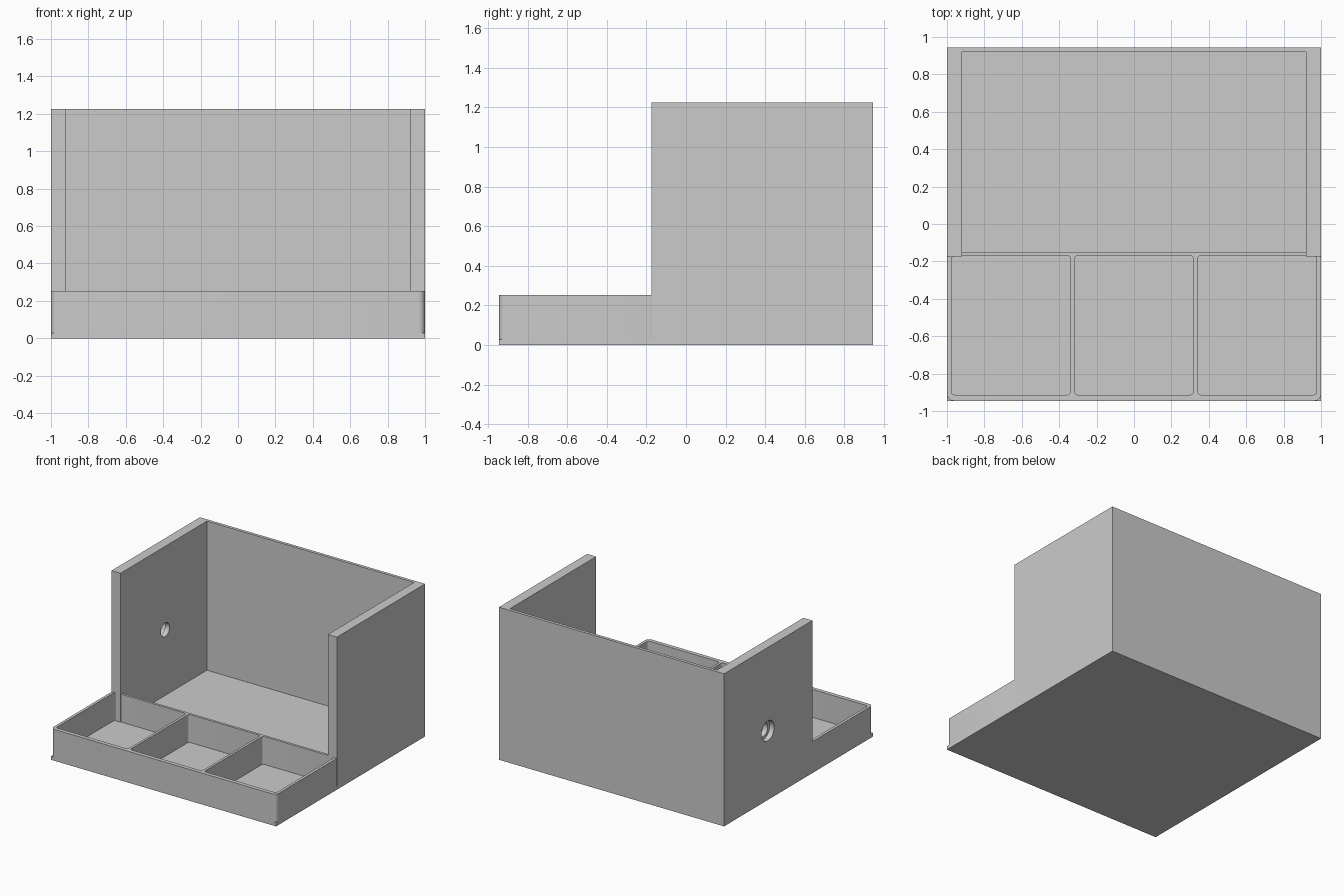
import bpy, bmesh, math
from mathutils import Matrix

cube = bpy.data.objects.get("Cube")
if cube:
    bpy.data.objects.remove(cube, do_unlink=True)

grey = bpy.data.materials.new("plain grey")
grey.use_nodes = True
COLOUR = (0.6, 0.6, 0.6, 1)
grey.diffuse_color = COLOUR
grey.node_tree.nodes["Principled BSDF"].inputs["Base Color"].default_value = COLOUR

# Main dimensions
FRONT, BACK = -0.945, 0.945
FLOOR, TRAY_TOP, WALL_TOP = 0.028, 0.252, 1.225
WALL_FRONT, TRAY_BACK = -0.175, -0.15
INNER_X, INNER_BACK = 0.92, 0.92


def make_object(name, bm):
    bmesh.ops.recalc_face_normals(bm, faces=bm.faces[:])
    mesh = bpy.data.meshes.new(name)
    bm.to_mesh(mesh)
    bm.free()
    mesh.materials.append(grey)
    obj = bpy.data.objects.new(name, mesh)
    bpy.context.collection.objects.link(obj)
    return obj


def prism(name, outline, z0, z1):
    """Extrude a flat outline upwards."""
    bm = bmesh.new()
    face = bm.faces.new([bm.verts.new((x, y, z0)) for x, y in outline])
    top = bmesh.ops.extrude_face_region(bm, geom=[face])["geom"]
    verts = [v for v in top if isinstance(v, bmesh.types.BMVert)]
    bmesh.ops.translate(bm, verts=verts, vec=(0, 0, z1 - z0))
    return make_object(name, bm)


def rounded_outline(x0, x1, y0, y1, r, steps=8):
    corners = [(x1 - r, y1 - r), (x0 + r, y1 - r), (x0 + r, y0 + r), (x1 - r, y0 + r)]
    points = []
    for i, (cx, cy) in enumerate(corners):
        for s in range(steps + 1):
            a = math.pi / 2 * (i + s / steps)
            points.append((cx + r * math.cos(a), cy + r * math.sin(a)))
    return points


def cylinder_x(name, x0, x1, y, z, r):
    bm = bmesh.new()
    place = Matrix.Translation(((x0 + x1) / 2, y, z)) @ Matrix.Rotation(math.pi / 2, 4, "Y")
    bmesh.ops.create_cone(bm, cap_ends=True, segments=40, radius1=r, radius2=r,
                          depth=x1 - x0, matrix=place)
    return make_object(name, bm)


def select_only(obj):
    bpy.ops.object.select_all(action="DESELECT")
    obj.select_set(True)
    bpy.context.view_layer.objects.active = obj


def cut(obj, cutter):
    select_only(obj)
    mod = obj.modifiers.new("cut", "BOOLEAN")
    mod.operation, mod.solver, mod.object = "DIFFERENCE", "EXACT", cutter
    bpy.ops.object.modifier_apply(modifier=mod.name)
    bpy.data.objects.remove(cutter, do_unlink=True)


# Square-cornered base plate
prism("base_plate", [(-1, FRONT), (1, FRONT), (1, BACK), (-1, BACK)], 0, FLOOR)

# U-shaped enclosure: two thick side walls and a thin back wall
right_half = [(1, BACK), (1, WALL_FRONT), (INNER_X, WALL_FRONT), (INNER_X, INNER_BACK)]
walls = prism("enclosure_walls", right_half + [(-x, y) for x, y in reversed(right_half)],
              FLOOR, WALL_TOP)

# Counterbored cable hole through one side wall
HOLE_Y, HOLE_Z = 0.39, 0.555
cut(walls, cylinder_x("hole_cutter", -1.1, -0.85, HOLE_Y, HOLE_Z, 0.055))
cut(walls, cylinder_x("counterbore_cutter", -1.1, -0.96, HOLE_Y, HOLE_Z, 0.08))

# Front tray with three round-cornered compartments
tray = prism("front_tray", rounded_outline(-1, 1, FRONT, TRAY_BACK, 0.035), FLOOR, TRAY_TOP)
for centre in (-0.658, 0, 0.658):
    pocket = rounded_outline(centre - 0.319, centre + 0.319, -0.913, -0.17, 0.018)
    cut(tray, prism("pocket_cutter", pocket, -0.1, 0.5))

for obj in (walls, tray):
    select_only(obj)
    bpy.ops.object.shade_smooth_by_angle(angle=math.radians(30))
